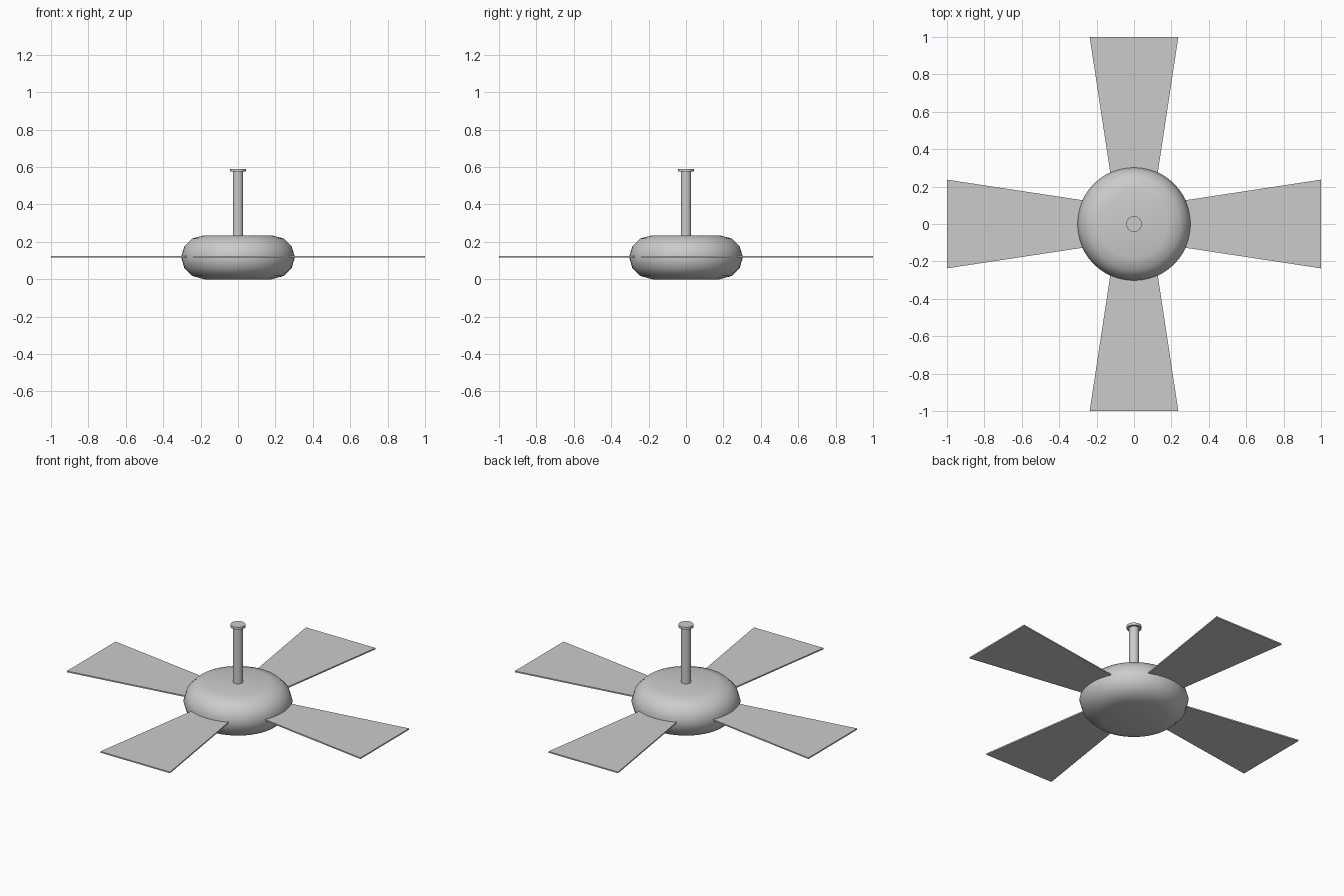
import bpy, bmesh, math
from mathutils import Matrix

if "Cube" in bpy.data.objects:
    bpy.data.objects.remove(bpy.data.objects["Cube"])


def add_mesh(name, bm):
    bmesh.ops.recalc_face_normals(bm, faces=bm.faces)
    mesh = bpy.data.meshes.new(name)
    bm.to_mesh(mesh)
    bm.free()
    obj = bpy.data.objects.new(name, mesh)
    bpy.context.collection.objects.link(obj)
    return obj


def lathe(name, profile, sides, angle):
    """Revolve (radius, z) points around z and cap both ends."""
    bm = bmesh.new()
    rings = [[bm.verts.new((r * math.cos(2 * math.pi * i / sides),
                            r * math.sin(2 * math.pi * i / sides), z))
              for i in range(sides)] for r, z in profile]
    for a, b in zip(rings, rings[1:]):
        for i in range(sides):
            j = (i + 1) % sides
            bm.faces.new((a[i], a[j], b[j], b[i]))
    bm.faces.new(rings[0][::-1])
    bm.faces.new(rings[-1])
    obj = add_mesh(name, bm)
    bpy.ops.object.select_all(action='DESELECT')
    obj.select_set(True)
    bpy.context.view_layer.objects.active = obj
    bpy.ops.object.shade_smooth_by_angle(angle=math.radians(angle))
    return obj


# Rounded motor housing
lathe("motor_housing",
      [(0.18, 0.0), (0.245, 0.018), (0.287, 0.06), (0.304, 0.118),
       (0.287, 0.176), (0.245, 0.218), (0.18, 0.235)], 48, 45)

# Hanging rod with its small ceiling cap
lathe("down_rod", [(0.028, 0.225), (0.028, 0.577)], 24, 40)
lathe("rod_cap", [(0.042, 0.575), (0.042, 0.59)], 24, 40)

# Four flat blades, widening outwards
for k in range(4):
    bm = bmesh.new()
    outline = [(0.255, -0.124), (1.0, -0.237), (1.0, 0.237), (0.255, 0.124)]
    face = bm.faces.new([bm.verts.new((x, y, 0.117)) for x, y in outline])
    ext = bmesh.ops.extrude_face_region(bm, geom=[face])
    top = [v for v in ext["geom"] if isinstance(v, bmesh.types.BMVert)]
    bmesh.ops.translate(bm, verts=top, vec=(0, 0, 0.008))
    bm.transform(Matrix.Rotation(k * math.pi / 2, 4, 'Z'))
    add_mesh(f"blade_{k + 1}", bm)
